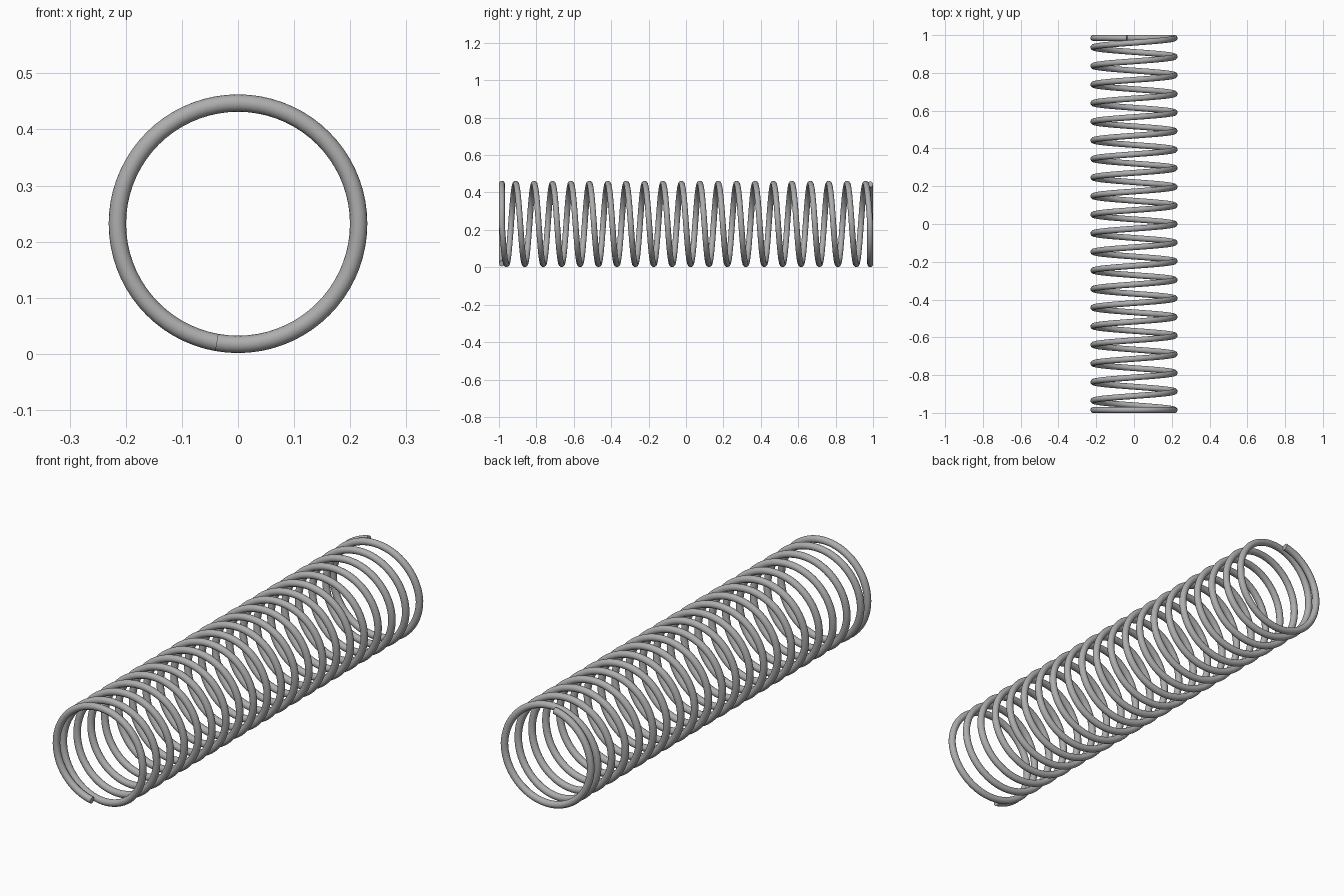
import bpy
import bmesh
from math import cos, sin, pi, tau, radians
from mathutils import Vector

cube = bpy.data.objects.get("Cube")
if cube:
    bpy.data.objects.remove(cube, do_unlink=True)

COIL_RADIUS = 0.215
WIRE_RADIUS = 0.0155
CENTRE_Z = 0.232
END_Y = 0.9845          # flat closing turns lie at this distance
HALF_TURNS = 10         # sprung turns on each side of the middle
FLAT_ANGLE = radians(260)
STEPS_PER_TURN = 72
SIDES = 16

# Steel material
steel = bpy.data.materials.new("steel grey")
steel.use_nodes = True
colour = (0.42, 0.42, 0.42, 1)
steel.diffuse_color = colour
steel.node_tree.nodes["Principled BSDF"].inputs["Base Color"].default_value = colour


def coil_point(a):
    """Centre line: even helix, flattened into closing turns at both ends."""
    y = END_Y * a / (HALF_TURNS * tau)
    y = max(-END_Y, min(END_Y, y))
    return Vector((COIL_RADIUS * cos(a), y, CENTRE_Z - COIL_RADIUS * sin(a)))


# Sweep a round wire section along the centre line
limit = HALF_TURNS * tau + FLAT_ANGLE
count = round(2 * limit / tau * STEPS_PER_TURN)
bm = bmesh.new()
rings = []
for i in range(count + 1):
    a = -limit + 2 * limit * i / count
    centre = coil_point(a)
    tangent = (coil_point(a + 0.01) - coil_point(a - 0.01)).normalized()
    radial = Vector((cos(a), 0, -sin(a)))
    side = tangent.cross(radial).normalized()
    rings.append([
        bm.verts.new(centre + WIRE_RADIUS * (radial * cos(tau * k / SIDES) + side * sin(tau * k / SIDES)))
        for k in range(SIDES)
    ])
for first, second in zip(rings, rings[1:]):
    for k in range(SIDES):
        n = (k + 1) % SIDES
        bm.faces.new((first[k], first[n], second[n], second[k]))

# Cut wire ends
bm.faces.new(rings[0])
bm.faces.new(rings[-1])
bmesh.ops.recalc_face_normals(bm, faces=bm.faces)

mesh = bpy.data.meshes.new("coil_spring")
bm.to_mesh(mesh)
bm.free()
mesh.materials.append(steel)
spring = bpy.data.objects.new("coil_spring", mesh)
bpy.context.collection.objects.link(spring)

bpy.ops.object.select_all(action="DESELECT")
spring.select_set(True)
bpy.context.view_layer.objects.active = spring
bpy.ops.object.shade_smooth_by_angle(angle=radians(40))
